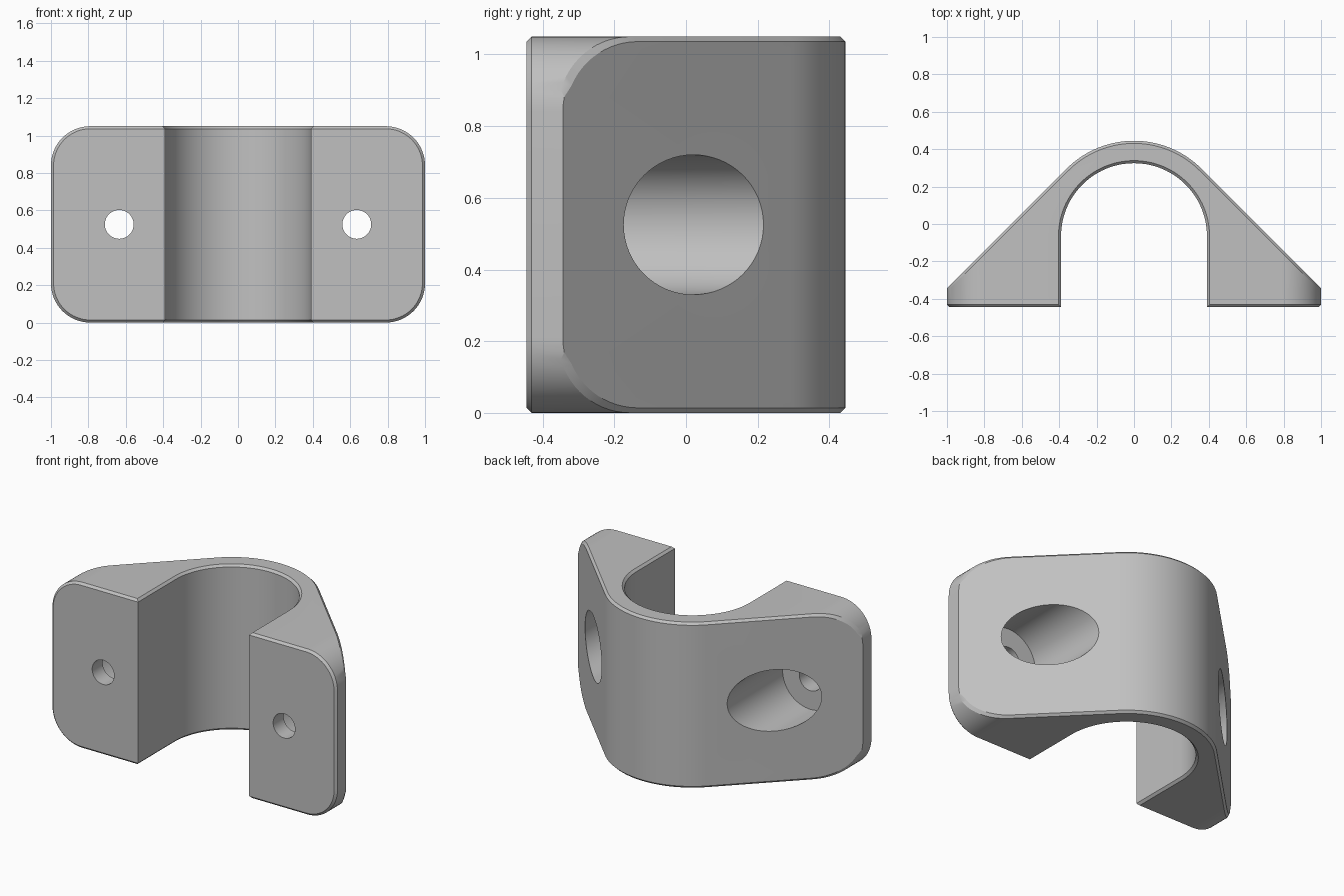
import bpy, bmesh, math
from mathutils import Vector

cube = bpy.data.objects.get("Cube")
if cube:
    bpy.data.objects.remove(cube)

HEIGHT, FRONT = 1.05, -0.445
CHANNEL_R, OUTER_R, ARC_Y = 0.39, 0.51, -0.065
CORNER_R, CHAMFER = 0.21, 0.014
HOLE_X, HOLE_R, BORE_R, BORE_FLOOR = 0.635, 0.077, 0.195, -0.34

grey = bpy.data.materials.new("light grey")
grey.use_nodes = True
grey.diffuse_color = (0.53, 0.53, 0.53, 1)
grey.node_tree.nodes["Principled BSDF"].inputs["Base Color"].default_value = grey.diffuse_color


def arc(cx, cy, r, a0, a1, n):
    """Points on an arc, angles in degrees."""
    return [(cx + r * math.cos(math.radians(a0 + (a1 - a0) * i / n)),
             cy + r * math.sin(math.radians(a0 + (a1 - a0) * i / n))) for i in range(n + 1)]


def prism(name, points, depth):
    """Extrude a closed outline of 3D points along the depth vector."""
    bm = bmesh.new()
    face = bm.faces.new([bm.verts.new(p) for p in points])
    new = bmesh.ops.extrude_face_region(bm, geom=[face])["geom"]
    bmesh.ops.translate(bm, vec=Vector(depth),
                        verts=[v for v in new if isinstance(v, bmesh.types.BMVert)])
    bmesh.ops.recalc_face_normals(bm, faces=bm.faces)
    mesh = bpy.data.meshes.new(name)
    bm.to_mesh(mesh)
    bm.free()
    obj = bpy.data.objects.new(name, mesh)
    bpy.context.collection.objects.link(obj)
    mesh.materials.append(grey)
    return obj


def cut(target, tool, operation):
    """Apply a boolean and discard the tool."""
    tool.hide_render = True
    mod = target.modifiers.new("cut", 'BOOLEAN')
    mod.operation, mod.solver, mod.object = operation, 'EXACT', tool
    bpy.context.view_layer.objects.active = target
    bpy.ops.object.modifier_apply(modifier=mod.name)
    bpy.data.objects.remove(tool)


# Saddle cross-section: arch over a round-topped channel, 45 degree flanks
flank = ARC_Y + OUTER_R * math.sqrt(2)
outline = [(1.1, FRONT), (1.1, flank - 1.1)]
outline += arc(0, ARC_Y, OUTER_R, 45, 135, 28)
outline += [(-1.1, flank - 1.1), (-1.1, FRONT), (-CHANNEL_R, FRONT)]
outline += arc(0, ARC_Y, CHANNEL_R, 180, 0, 56)
outline += [(CHANNEL_R, FRONT)]
clamp = prism("saddle_clamp", [(x, y, -0.1) for x, y in outline], (0, 0, HEIGHT + 0.2))

# Round the four outer corners
rounded = []
for sx, sz, a in ((1, 1, 0), (-1, 1, 90), (-1, 0, 180), (1, 0, 270)):
    cz = HEIGHT - CORNER_R if sz else CORNER_R
    rounded += arc(sx * (1 - CORNER_R), cz, CORNER_R, a, a + 90, 16)
cut(clamp, prism("corner_shape", [(x, -1, z) for x, z in rounded], (0, 2, 0)), 'INTERSECT')

# Chamfer the sharp rims, leaving the upright edges of the channel square
bm = bmesh.new()
bm.from_mesh(clamp.data)
bmesh.ops.remove_doubles(bm, verts=bm.verts, dist=0.0001)
bmesh.ops.dissolve_limit(bm, angle_limit=0.01, verts=bm.verts, edges=bm.edges)
rims = []
for e in bm.edges:
    a, b = (v.co for v in e.verts)
    upright = abs(a.z - b.z) > 0.5 and abs(a.x) < 0.5
    if len(e.link_faces) == 2 and e.calc_face_angle() > math.radians(47) and not upright:
        rims.append(e)
bmesh.ops.bevel(bm, geom=rims, offset=CHAMFER, segments=1, affect='EDGES',
                profile=0.5, clamp_overlap=False, material=-1)
bmesh.ops.recalc_face_normals(bm, faces=bm.faces)
bm.to_mesh(clamp.data)
bm.free()

# Screw holes with wide counterbores from behind
for side in (1, -1):
    for radius, start in ((BORE_R, BORE_FLOOR), (HOLE_R, -1)):
        ring = arc(side * HOLE_X, HEIGHT / 2, radius, 0, 360, 64)[:-1]
        cut(clamp, prism("hole_cutter", [(x, start, z) for x, z in ring], (0, 2, 0)), 'DIFFERENCE')

# Smooth curves, sharp edges
bpy.ops.object.select_all(action='DESELECT')
clamp.select_set(True)
bpy.context.view_layer.objects.active = clamp
bpy.ops.object.shade_smooth_by_angle(angle=math.radians(20))
